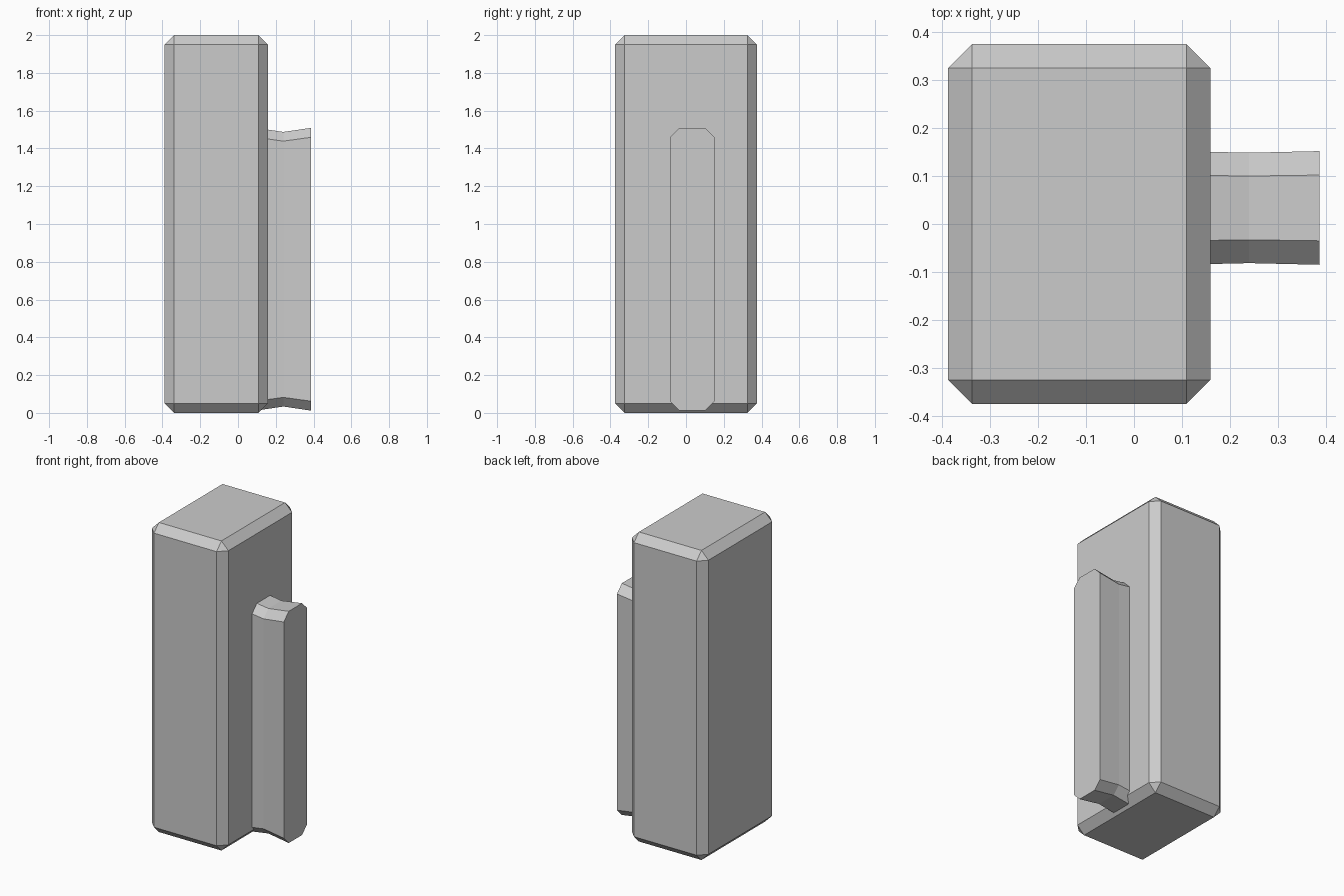
import bpy, bmesh

if "Cube" in bpy.data.objects:
    bpy.data.objects.remove(bpy.data.objects["Cube"])

def finish(name, bm):
    bmesh.ops.recalc_face_normals(bm, faces=bm.faces)
    me = bpy.data.meshes.new(name)
    bm.to_mesh(me)
    bm.free()
    ob = bpy.data.objects.new(name, me)
    bpy.context.collection.objects.link(ob)
    return ob

# Main block with all edges chamfered
bm = bmesh.new()
bmesh.ops.create_cube(bm, size=1)
for v in bm.verts:
    v.co.x = v.co.x * 0.547 - 0.1145
    v.co.y *= 0.75
    v.co.z = v.co.z * 2 + 1
bmesh.ops.bevel(bm, geom=bm.edges[:], offset=0.05, segments=1,
                profile=0.5, affect='EDGES')
finish("main_block", bm)

# Side rail: octagonal section swept along x, slightly waisted in the middle
def ring(bm, x, scale):
    hy, hz, c = 0.1185, 0.7485, 0.05
    prof = [(hy, hz - c), (hy - c, hz), (c - hy, hz), (-hy, hz - c),
            (-hy, c - hz), (c - hy, -hz), (hy - c, -hz), (hy, c - hz)]
    return [bm.verts.new((x, 0.0335 + y * scale, 0.7605 + z * scale))
            for y, z in prof]

bm = bmesh.new()
rings = [ring(bm, x, s) for x, s in ((0.095, 1), (0.24, 0.971), (0.387, 1))]
for a, b in zip(rings, rings[1:]):
    for i in range(8):
        j = (i + 1) % 8
        bm.faces.new((a[i], a[j], b[j], b[i]))
bm.faces.new(rings[0])
bm.faces.new(rings[-1])
finish("side_rail", bm)
